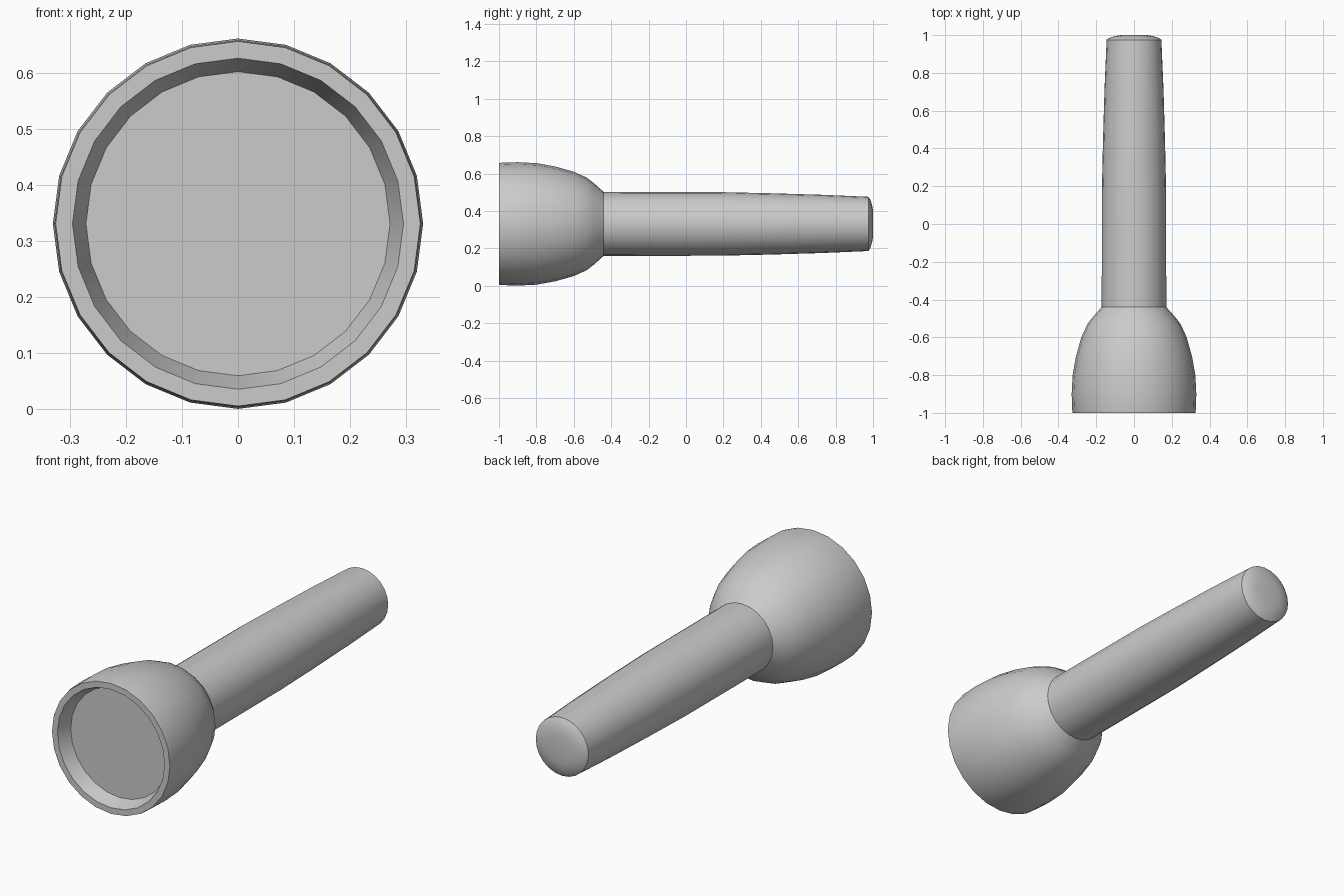
import bpy, bmesh, math

if "Cube" in bpy.data.objects:
    bpy.data.objects.remove(bpy.data.objects["Cube"])

SIDES = 24
CENTRE_Z = 0.331


def lathe(name, profile, cap_start=False, cap_end=False, angle=40):
    """Revolve (y, radius) points round the torch's long axis."""
    bm = bmesh.new()
    rings = []
    for y, r in profile:
        rings.append([bm.verts.new((r * math.sin(2 * math.pi * i / SIDES), y,
                                    CENTRE_Z + r * math.cos(2 * math.pi * i / SIDES)))
                      for i in range(SIDES)])
    for a, b in zip(rings, rings[1:]):
        for i in range(SIDES):
            j = (i + 1) % SIDES
            bm.faces.new((a[i], a[j], b[j], b[i]))
    if cap_start:
        bm.faces.new(rings[0])
    if cap_end:
        bm.faces.new(rings[-1])
    bmesh.ops.recalc_face_normals(bm, faces=bm.faces)
    mesh = bpy.data.meshes.new(name)
    bm.to_mesh(mesh)
    bm.free()
    obj = bpy.data.objects.new(name, mesh)
    bpy.context.collection.objects.link(obj)
    bpy.ops.object.select_all(action='DESELECT')
    obj.select_set(True)
    bpy.context.view_layer.objects.active = obj
    bpy.ops.object.shade_smooth_by_angle(angle=math.radians(angle))
    return obj


# One continuous shell: recessed lens, rim, bell-shaped head, tapered handle, domed end
lathe("flashlight_body", [
    (-0.93, 0.271), (-1.0, 0.295),
    (-1.0, 0.325), (-0.985, 0.327), (-0.90, 0.33), (-0.80, 0.325), (-0.70, 0.307),
    (-0.60, 0.279), (-0.53, 0.247), (-0.49, 0.216), (-0.44, 0.171),
    (0.18, 0.17), (0.45, 0.164), (0.72, 0.156), (0.975, 0.145),
    (0.985, 0.13), (0.995, 0.10), (1.0, 0.07),
], cap_start=True, cap_end=True)
